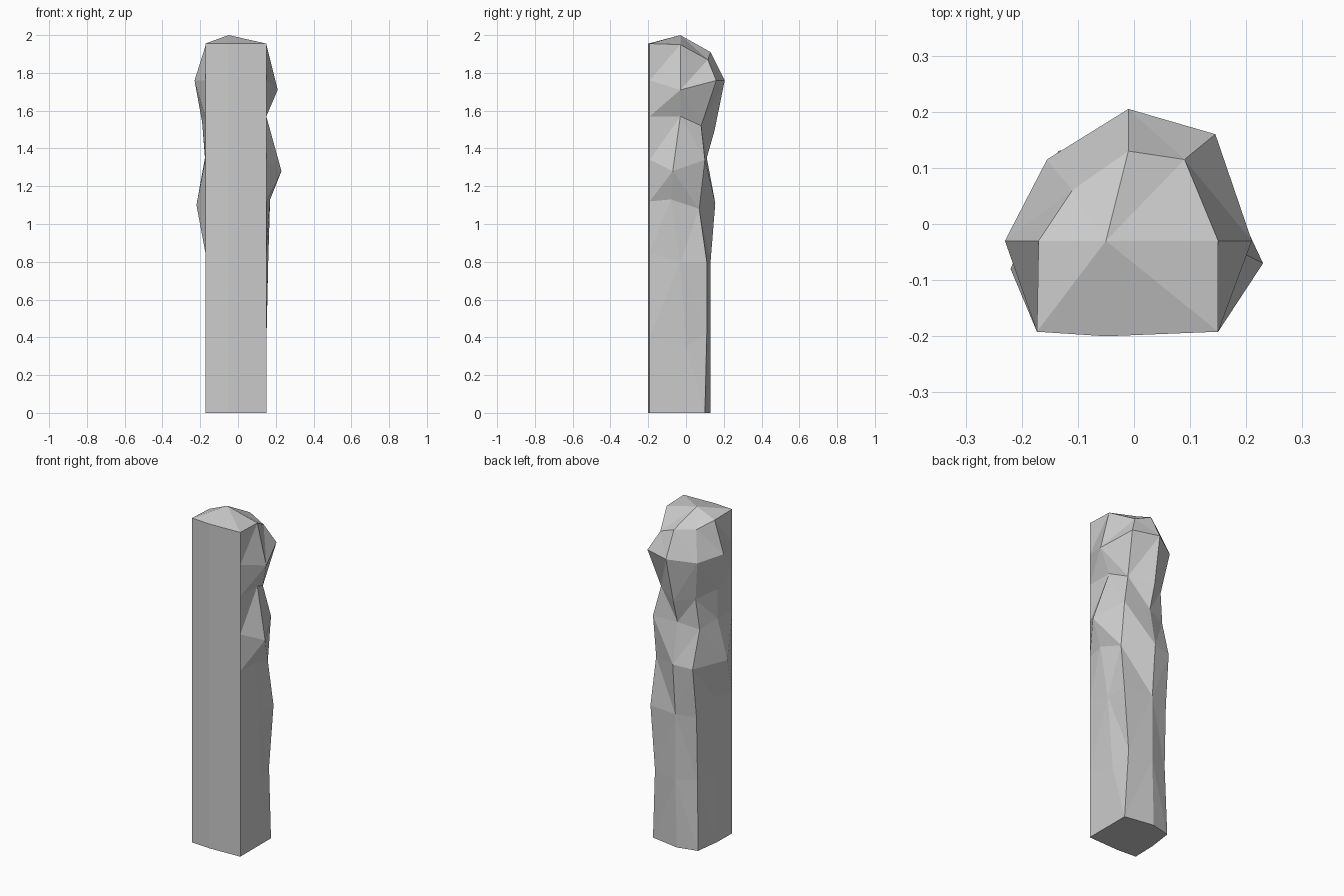
import bpy, bmesh

if "Cube" in bpy.data.objects:
    bpy.data.objects.remove(bpy.data.objects["Cube"])

# Carved post: faceted columns of points, running from base to shoulder.
# Each entry is (x, y, z); the front is a plain flat slab.
right = [(.15, -.05, 0), (.15, 0, .35), (.16, -.03, .8), (.17, -.08, 1.13),
         (.23, -.07, 1.28), (.15, -.03, 1.57), (.21, -.03, 1.71), (.15, -.03, 1.95)]
back_right = [(.15, .10, 0), (.13, .11, .42), (.16, .11, .8), (.15, .07, 1.08),
              (.15, .10, 1.34), (.11, .08, 1.52), (.145, .16, 1.76), (.09, .115, 1.87)]
back = [(-.03, .13, 0), (-.02, .13, .4), (-.02, .13, .8), (-.02, .155, 1.11),
        (-.02, .11, 1.35), (-.02, .15, 1.49), (-.01, .205, 1.76), (-.01, .13, 1.91)]
back_left = [(-.15, .10, 0), (-.14, .09, .42), (-.14, .10, .8), (-.135, .13, 1.1),
             (-.14, .07, 1.32), (-.12, .08, 1.5), (-.155, .115, 1.74), (-.11, .06, 1.91)]
left = [(-.17, -.05, 0), (-.17, -.05, .42), (-.17, -.04, .88), (-.22, -.08, 1.1),
        (-.175, -.05, 1.35), (-.19, -.03, 1.54), (-.23, -.03, 1.76), (-.17, -.03, 1.95)]

# Flat front slab columns
levels = [0, .4, .85, 1.12, 1.34, 1.57, 1.76, 1.955]
front_left = [(-.173, -.192, z) for z in levels]
front = [(-.05, -.2, z) for z in levels]
front_right = [(.15, -.192, z) for z in levels]

columns = [front_left, front, front_right, right, back_right, back, back_left, left]
bm = bmesh.new()
grid = [[bm.verts.new(p) for p in col] for col in columns]
n = len(grid)

# Side facets
for i in range(n):
    a, b = grid[i], grid[(i + 1) % n]
    for k in range(len(a) - 1):
        bm.faces.new((a[k], b[k], b[k + 1], a[k + 1]))

# Peaked top and flat base
apex = bm.verts.new((-.05, -.03, 2))
for i in range(n):
    bm.faces.new((grid[i][-1], grid[(i + 1) % n][-1], apex))
bm.faces.new([col[0] for col in reversed(grid)])

bmesh.ops.triangulate(bm, faces=[f for f in bm.faces if len(f.verts) == 4],
                      quad_method='SHORT_EDGE')
bmesh.ops.recalc_face_normals(bm, faces=bm.faces)
mesh = bpy.data.meshes.new("carved_post")
bm.to_mesh(mesh)
bm.free()
bpy.context.collection.objects.link(bpy.data.objects.new("carved_post", mesh))
